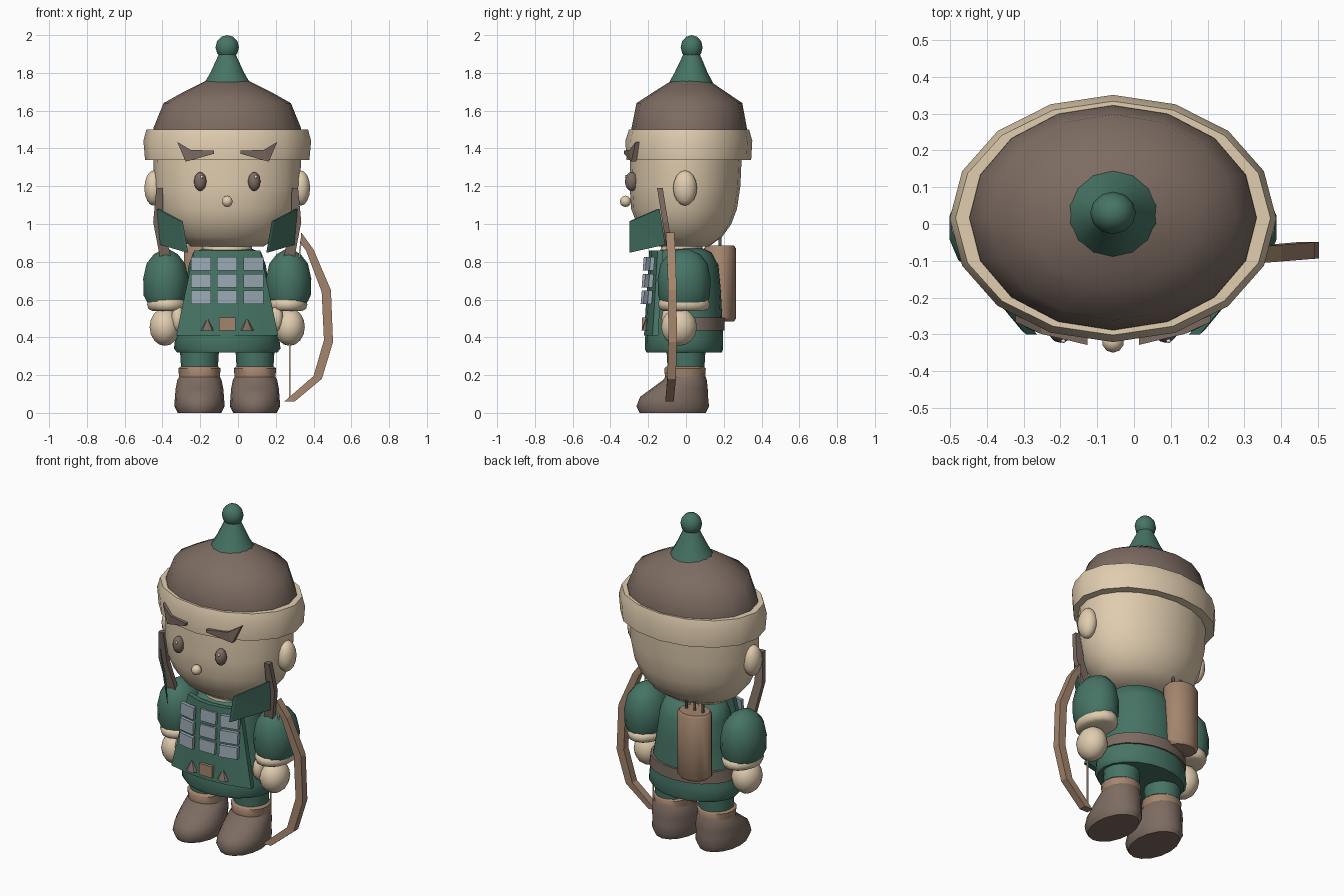
import bpy, bmesh, math
from mathutils import Vector

if "Cube" in bpy.data.objects:
    bpy.data.objects.remove(bpy.data.objects["Cube"])

CX = -0.057  # centre line of the figure


def material(name, col):
    m = bpy.data.materials.new(name)
    m.diffuse_color = (*col, 1)
    m.use_nodes = True
    m.node_tree.nodes["Principled BSDF"].inputs["Base Color"].default_value = m.diffuse_color
    return m


TAN = material("warm tan", (0.75, 0.61, 0.43))
BROWN = material("grey brown", (0.205, 0.15, 0.122))
GREEN = material("forest green", (0.062, 0.175, 0.13))
LEATHER = material("light leather", (0.37, 0.235, 0.155))
STEEL = material("steel", (0.31, 0.38, 0.43))
WHITE = material("white", (0.85, 0.85, 0.85))


def finish(name, bm, mat, angle=40):
    bmesh.ops.recalc_face_normals(bm, faces=bm.faces)
    me = bpy.data.meshes.new(name)
    bm.to_mesh(me)
    bm.free()
    ob = bpy.data.objects.new(name, me)
    bpy.context.collection.objects.link(ob)
    me.materials.append(mat)
    if angle:
        bpy.ops.object.select_all(action='DESELECT')
        ob.select_set(True)
        bpy.context.view_layer.objects.active = ob
        bpy.ops.object.shade_smooth_by_angle(angle=math.radians(angle))
    return ob


def loft(name, mat, x, rings, n=16, angle=50):
    """Stack of elliptical rings (z, rx, ry, cy), capped at both ends."""
    bm = bmesh.new()
    loops = []
    for z, rx, ry, cy in rings:
        loops.append([bm.verts.new((x + rx * math.sin(2 * math.pi * i / n),
                                    cy + ry * math.cos(2 * math.pi * i / n), z)) for i in range(n)])
    for a, b in zip(loops, loops[1:]):
        for i in range(n):
            bm.faces.new((a[i], a[(i + 1) % n], b[(i + 1) % n], b[i]))
    bm.faces.new(loops[0])
    bm.faces.new(loops[-1])
    return finish(name, bm, mat, angle)


def ball(name, mat, c, r, seg=14, rings=8):
    bm = bmesh.new()
    bmesh.ops.create_uvsphere(bm, u_segments=seg, v_segments=rings, radius=1)
    for v in bm.verts:
        v.co = Vector(c) + Vector([v.co[i] * r[i] for i in range(3)])
    return finish(name, bm, mat, 60)


def prism(name, mat, pts, d):
    """Polygon extruded along the vector d."""
    bm = bmesh.new()
    a = [bm.verts.new(p) for p in pts]
    b = [bm.verts.new(Vector(p) + Vector(d)) for p in pts]
    n = len(a)
    for i in range(n):
        bm.faces.new((a[i], a[(i + 1) % n], b[(i + 1) % n], b[i]))
    caps = [bm.faces.new(a), bm.faces.new(b)]
    bmesh.ops.triangulate(bm, faces=caps)
    return finish(name, bm, mat, 0)


# Hat: dome, rolled brim, spike and knob
loft("hat_dome", BROWN, CX, [(1.48, .392, .307, .017), (1.51, .39, .305, .017), (1.64, .337, .28, .018),
                             (1.70, .23, .19, .02), (1.765, .10, .09, .024)])
loft("hat_brim", TAN, CX, [(1.34, .39, .29, .01), (1.34, .435, .33, .015), (1.44, .444, .336, .015),
                           (1.50, .428, .318, .016), (1.50, .385, .30, .017)])
loft("hat_spike", GREEN, CX, [(1.745, .125, .118, .026), (1.80, .092, .088, .027), (1.90, .045, .043, .03)], 14)
ball("hat_knob", GREEN, (CX, .03, 1.935), (.062, .058, .065), 12, 6)

# Head and neck
loft("head", TAN, CX, [(.88, .19, .13, -.01), (.93, .27, .20, -.01), (1.0, .33, .25, -.01),
                       (1.08, .365, .28, -.01), (1.2, .388, .293, -.005), (1.36, .39, .295, .0)], 20)
loft("neck", TAN, CX, [(.83, .13, .11, -.03), (.89, .13, .11, -.02)])
ball("nose", TAN, (CX, -.32, 1.12), (.03, .03, .03), 10, 6)

# Tunic and belt
loft("tunic", GREEN, CX, [(.32, .265, .20, -.01), (.34, .282, .207, -.01), (.40, .275, .206, -.01),
                          (.50, .25, .20, -.008), (.65, .222, .19, -.006), (.78, .205, .18, -.008),
                          (.85, .18, .145, -.01), (.872, .12, .10, -.015)], 20)
loft("belt", BROWN, CX, [(.435, .25, .19, 0), (.435, .272, .204, 0), (.505, .262, .204, 0), (.505, .24, .19, 0)], 20)


# Front apron: gently curved flaring panel
def apron_y(u, z):
    return -.222 + .027 * (z - .41) / .45 + .045 * u * u


bm = bmesh.new()
cols = [-1, -.5, 0, .5, 1]
front, back = [], []
for z, w in ((.41, .27), (.86, .175)):
    front.append([bm.verts.new((CX + u * w, apron_y(u, z), z)) for u in cols])
    back.append([bm.verts.new((CX + u * w, apron_y(u, z) + .03, z)) for u in cols])
for i in range(4):
    for g in (front, back):
        bm.faces.new((g[0][i], g[0][i + 1], g[1][i + 1], g[1][i]))
    for r in (0, 1):
        bm.faces.new((front[r][i], front[r][i + 1], back[r][i + 1], back[r][i]))
for i in (0, 4):
    bm.faces.new((front[0][i], front[1][i], back[1][i], back[0][i]))
finish("apron", bm, GREEN, 35)

# Steel chest plates in a 3 x 3 grid
for z in (.79, .70, .612):
    for k in (-1, 0, 1):
        x, w, h = CX + k * .138, .053, .035
        y0 = apron_y(0, z) - .012
        s = .018 * k
        prism("chest_plate", STEEL, [(x - w, y0 - s * .3, z - h), (x + w, y0 + s, z - h),
                                     (x + w, y0 + s + .006, z + h), (x - w, y0 - s * .3 + .006, z + h)], (0, .022, 0))

# Buckle and small studs
prism("buckle", LEATHER, [(CX + a, -.232, z) for a, z in ((-.043, .435), (.043, .435), (.043, .505), (-.043, .505))],
      (0, .03, 0))
for s in (-1, 1):
    loft("belt_stud", BROWN, CX + s * .105, [(.435, .036, .025, -.212), (.495, .004, .003, -.212)], 8, 30)

for s in (-1, 1):
    def X(u):
        return CX + s * u

    # Face
    ball("ear", TAN, (X(.39), -.005, 1.19), (.05, .063, .093), 14, 8)
    ball("eye", BROWN, (X(.143), -.288, 1.225), (.033, .035, .05), 12, 8)
    ball("eye_glint", WHITE, (X(.143) + .008, -.318, 1.25), (.007, .006, .009), 8, 5)
    brow = []
    for u, z in ((.265, 1.435), (.195, 1.393), (.07, 1.388), (.07, 1.372), (.22, 1.33)):
        brow.append((X(u), .003 - .336 * math.sqrt(1 - (u / .444) ** 2), z))
    prism("eyebrow", BROWN, brow, (0, .025, 0))
    # Ear flaps and hanging straps
    prism("ear_flap", GREEN, [(X(.36), -.15, 1.08), (X(.236), -.30, 1.015), (X(.207), -.30, .85),
                              (X(.343), -.12, .89)], (s * .012, .01, 0))
    prism("strap", BROWN, [(X(u), -.153 + (1.19 - z) * .16, z) for u, z in
                           ((.342, 1.19), (.375, 1.19), (.392, 1.01), (.349, .785), (.291, .79), (.338, 1.0))],
          (0, .03, 0))
    # Arm
    loft("sleeve", GREEN, X(.325), [(.575, .095, .12, -.01), (.62, .12, .137, -.01), (.71, .123, .14, -.01),
                                    (.79, .105, .125, -.01), (.84, .065, .085, -.01), (.865, .02, .03, -.01)], 14, 60)
    loft("sleeve_cuff", TAN, X(.32), [(.54, .08, .11, -.01), (.55, .10, .13, -.01), (.575, .107, .138, -.01),
                                      (.60, .10, .13, -.01), (.605, .08, .11, -.01)], 14, 60)
    ball("hand", TAN, (X(.33), -.037, .455), (.083, .095, .10))
    ball("thumb", TAN, (X(.262), -.085, .50), (.036, .045, .07), 10, 6)
    # Leg and boot
    loft("leg", GREEN, X(.147), [(.23, .097, .097, 0), (.36, .105, .105, 0)])
    loft("leg_cuff", LEATHER, X(.147), [(.19, .108, .106, -.005), (.235, .112, .11, -.005), (.245, .10, .10, -.005)])
    loft("boot", BROWN, X(.147), [(0, .115, .175, -.07), (.035, .133, .192, -.07), (.085, .13, .18, -.063),
                                  (.13, .126, .148, -.033), (.175, .117, .115, -.005), (.205, .10, .10, 0)])

# Quiver on the back with arrow ends
QX = -.185
loft("quiver", LEATHER, QX, [(.485, .085, .07, .185), (.50, .103, .085, .18), (.87, .103, .085, .18),
                             (.885, .09, .075, .18)], 14, 40)
for k in (-1, 0, 1):
    loft("arrow_end", BROWN, QX + k * .055, [(.86, .008, .008, .18), (.935, .008, .008, .18)], 6, 40)

# Bow: segmented limb
outer = [(.335, .955), (.40, .865), (.492, .65), (.503, .375), (.444, .18), (.30, .06)]
inner = [(.33, .90), (.36, .86), (.443, .64), (.455, .385), (.40, .195), (.245, .06)]
bm = bmesh.new()
secs = []
for (ox, oz), (ix, iz) in zip(outer, inner):
    y = -.085 + (ox - .36) * .08
    secs.append([bm.verts.new(p) for p in ((ox, y - .02, oz), (ix, y - .02, iz), (ix, y + .025, iz), (ox, y + .025, oz))])
for a, b in zip(secs, secs[1:]):
    for i in range(4):
        bm.faces.new((a[i], a[(i + 1) % 4], b[(i + 1) % 4], b[i]))
bm.faces.new(secs[0])
bm.faces.new(secs[-1])
finish("bow", bm, LEATHER, 0)

# Bow string
prism("bow_string", TAN, [(.270, -.078, .07), (.277, -.078, .07), (.277, -.078, .42), (.338, -.078, .91),
                          (.330, -.078, .91), (.270, -.078, .42)], (0, .007, 0))
